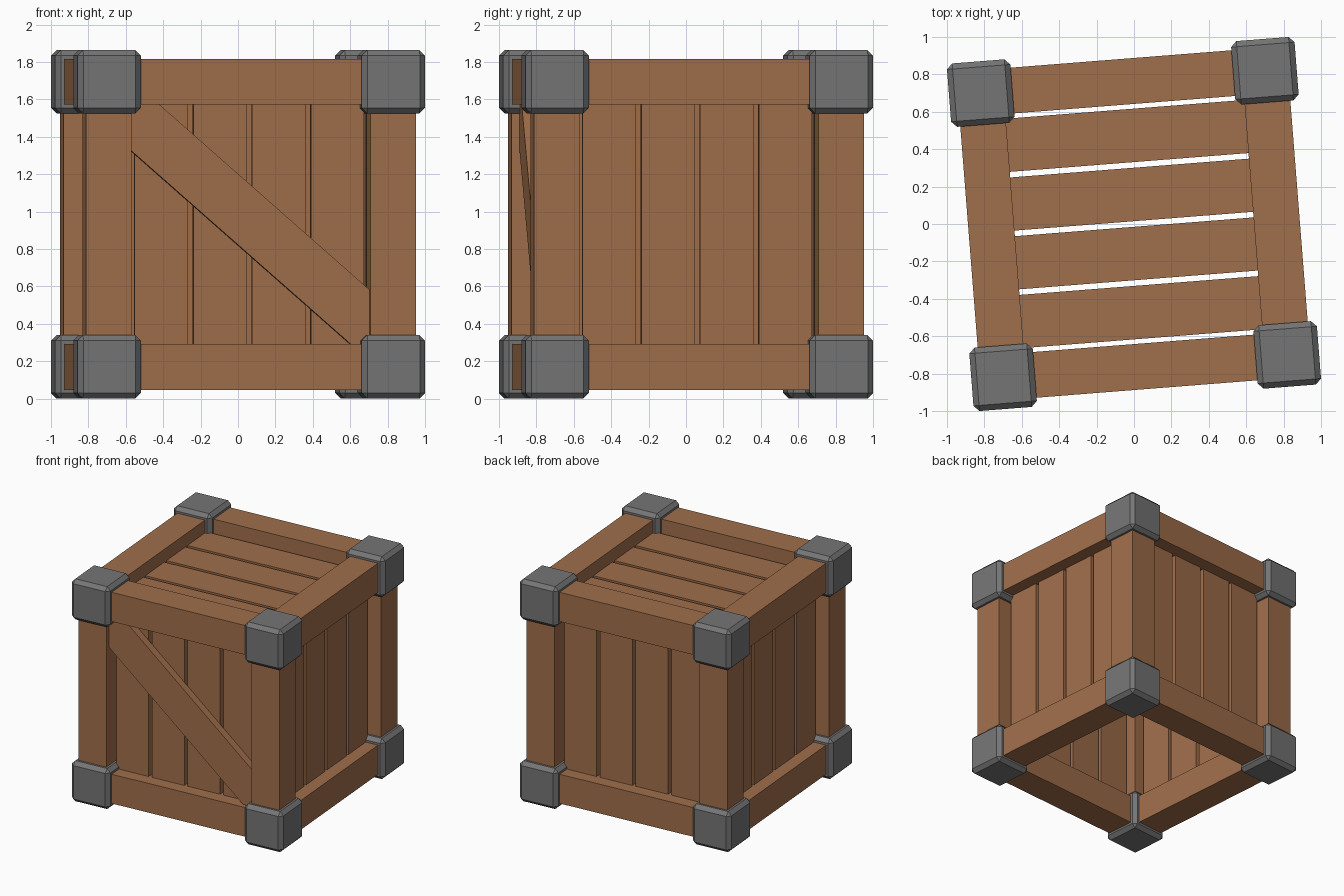
import bpy
from math import radians
from mathutils import Matrix, Vector

cube = bpy.data.objects.get("Cube")
if cube:
    bpy.data.objects.remove(cube, do_unlink=True)

# Main dimensions, measured from the centre of the crate
HALF = 0.932            # outer reach of the metal corners
CORNER = 0.34           # corner block size
BEAM = 0.245            # square beam section
AXIS = 0.7625           # beam centre line
PITCH, PLANK, THICK = 0.315, 0.285, 0.065
PANEL = 0.745           # plank layer centre
PLACE = Matrix.Translation((0, 0, HALF)) @ Matrix.Rotation(radians(4.5), 4, "Z")


def make_material(name, color):
    mat = bpy.data.materials.new(name)
    mat.use_nodes = True
    mat.diffuse_color = (*color, 1)
    mat.node_tree.nodes["Principled BSDF"].inputs["Base Color"].default_value = (*color, 1)
    return mat


wood = make_material("brown_wood", (0.352, 0.156, 0.069))
metal = make_material("grey_metal", (0.178, 0.178, 0.178))


def box(name, size, location, mat, turn=Matrix(), bevel=0):
    bpy.ops.mesh.primitive_cube_add(size=1)
    obj = bpy.context.object
    obj.name = name
    obj.data.transform(Matrix.Diagonal((*size, 1)))
    obj.data.materials.append(mat)
    obj.matrix_world = PLACE @ Matrix.Translation(location) @ turn
    if bevel:
        mod = obj.modifiers.new("chamfer", "BEVEL")
        mod.width = bevel
        mod.segments = 1
    return obj


# Twelve frame beams: four along each axis
for axis, name in enumerate(("cross_beam", "side_beam", "post")):
    for a in (-AXIS, AXIS):
        for b in (-AXIS, AXIS):
            size, loc = [BEAM] * 3, [a, a, b]
            size[axis] = 2 * AXIS
            loc[axis] = 0
            loc[(axis + 1) % 3], loc[(axis + 2) % 3] = a, b
            box(name, size, loc, wood)

# Chamfered metal corners
c = HALF - CORNER / 2
for x in (-c, c):
    for y in (-c, c):
        for z in (-c, c):
            box("metal_corner", [CORNER] * 3, (x, y, z), metal, bevel=0.03)

# Planks: four upright on each wall, four across the top, open underneath
for i in range(4):
    s = (i - 1.5) * PITCH
    for side in range(4):
        turn = Matrix.Rotation(radians(90 * side), 4, "Z")
        box("wall_plank", (PLANK, THICK, 2 * AXIS - BEAM + 0.04),
            turn @ Vector((s, -PANEL, 0)), wood, turn)
    box("top_plank", (2 * AXIS - BEAM + 0.04, PLANK, THICK), (0, s, PANEL), wood)

# Diagonal brace on the front, its ends buried in the frame
box("front_brace", (1.86, THICK, PLANK), (0, -PANEL - THICK, 0.022), wood,
    Matrix.Rotation(radians(41.3), 4, "Y"))
